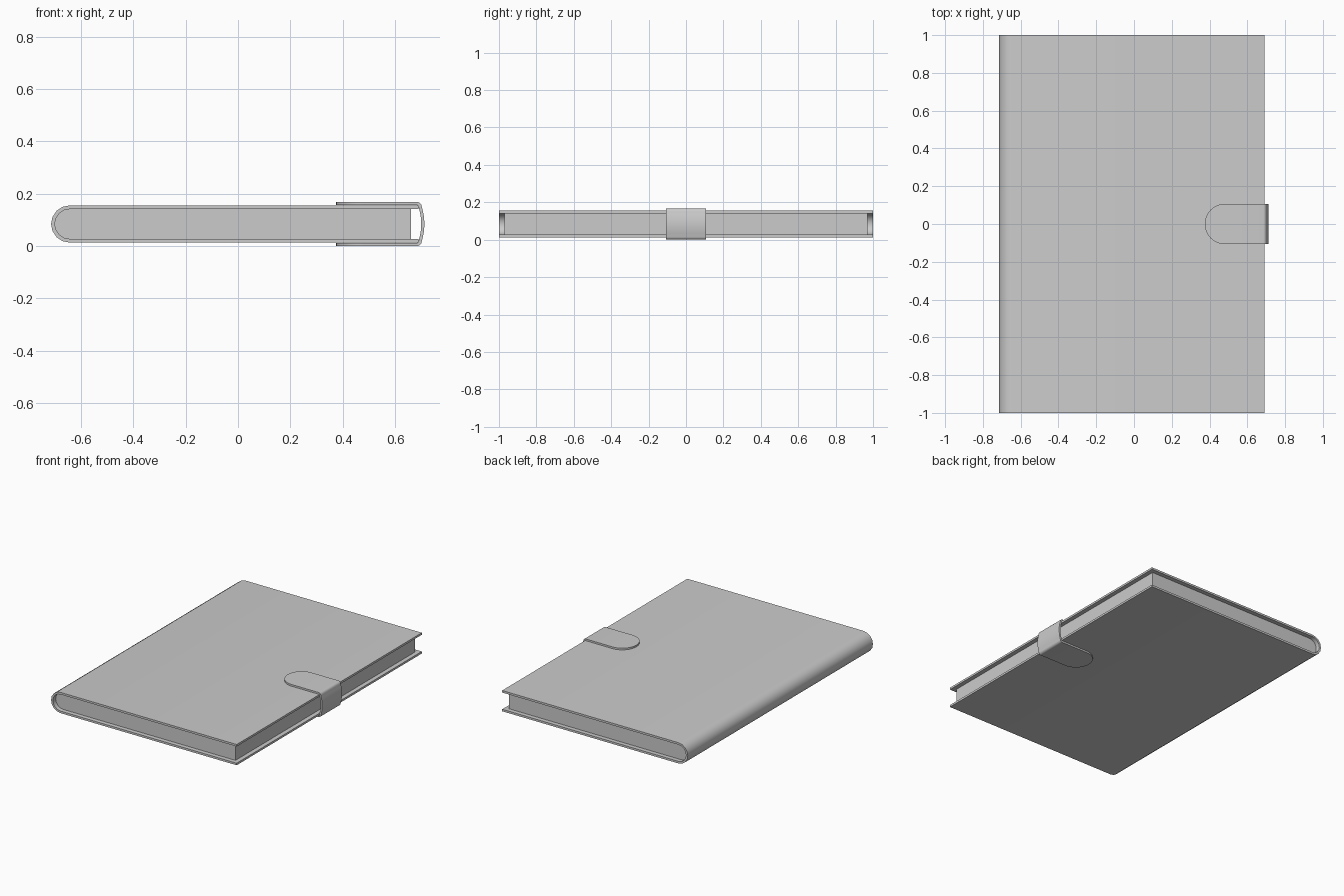
import bpy, bmesh, math

if "Cube" in bpy.data.objects:
    bpy.data.objects.remove(bpy.data.objects["Cube"])

MID = 0.084      # height of the book's middle plane
SPINE_X = -0.643 # centre of the rounded spine
R_OUT, R_IN = 0.071, 0.057


def finish(name, bm):
    bmesh.ops.remove_doubles(bm, verts=bm.verts, dist=1e-5)
    bmesh.ops.recalc_face_normals(bm, faces=bm.faces)
    mesh = bpy.data.meshes.new(name)
    bm.to_mesh(mesh)
    bm.free()
    ob = bpy.data.objects.new(name, mesh)
    bpy.context.collection.objects.link(ob)
    bpy.ops.object.select_all(action='DESELECT')
    ob.select_set(True)
    bpy.context.view_layer.objects.active = ob
    bpy.ops.object.shade_smooth_by_angle(angle=math.radians(30))
    return ob


def u_profile(radius, x_end, segments=8):
    """Sideways U: top edge, rounded spine, bottom edge."""
    arc = [math.pi / 2 + math.pi * i / segments for i in range(segments + 1)]
    pts = [(SPINE_X + radius * math.cos(a), MID + radius * math.sin(a)) for a in arc]
    return [(x_end, MID + radius)] + pts + [(x_end, MID - radius)]


def extrude_profile(name, pts, half_y):
    bm = bmesh.new()
    face = bm.faces.new([bm.verts.new((x, -half_y, z)) for x, z in pts])
    ext = bmesh.ops.extrude_face_region(bm, geom=[face])
    verts = [v for v in ext['geom'] if isinstance(v, bmesh.types.BMVert)]
    bmesh.ops.translate(bm, verts=verts, vec=(0, 2 * half_y, 0))
    return finish(name, bm)


# Wraparound cover and the recessed page block
extrude_profile("cover", u_profile(R_OUT, 0.69) + u_profile(R_IN, 0.69)[::-1], 1.0)
extrude_profile("pages", u_profile(R_IN, 0.66), 0.97)

# Clasp strap: path from round top tip, around the fore edge, to round bottom tip
HALF_W, TIP, THICK, HALF_H = 0.107, 0.375, 0.012, 0.084
half = []
for i in range(13):
    a = math.pi / 2 * i / 12
    half.append((TIP + HALF_W * (1 - math.cos(a)), HALF_H, HALF_W * math.sin(a)))
for i in range(6):
    a = math.pi / 2 * (1 - i / 5)
    half.append((0.684 + 0.018 * math.cos(a), 0.066 + 0.018 * math.sin(a), HALF_W))
for z in (0.05, 0.033, 0.016):
    half.append((0.702 + 0.010 * (1 - (z / 0.066) ** 2), z, HALF_W))
path = half + [(0.712, 0.0, HALF_W)] + [(x, -z, w) for x, z, w in reversed(half)]

bm = bmesh.new()
rings = []
for i, (x, z, w) in enumerate(path):
    x0, z0, _ = path[max(i - 1, 0)]
    x1, z1, _ = path[min(i + 1, len(path) - 1)]
    length = math.hypot(x1 - x0, z1 - z0)
    xi, zi = x + THICK * (z1 - z0) / length, z - THICK * (x1 - x0) / length
    rings.append([bm.verts.new(p) for p in (
        (x, -w, MID + z), (x, w, MID + z), (xi, w, MID + zi), (xi, -w, MID + zi))])
for a, b in zip(rings, rings[1:]):
    for k in range(4):
        n = (k + 1) % 4
        bm.faces.new((a[k], a[n], b[n], b[k]))
finish("clasp_strap", bm)
